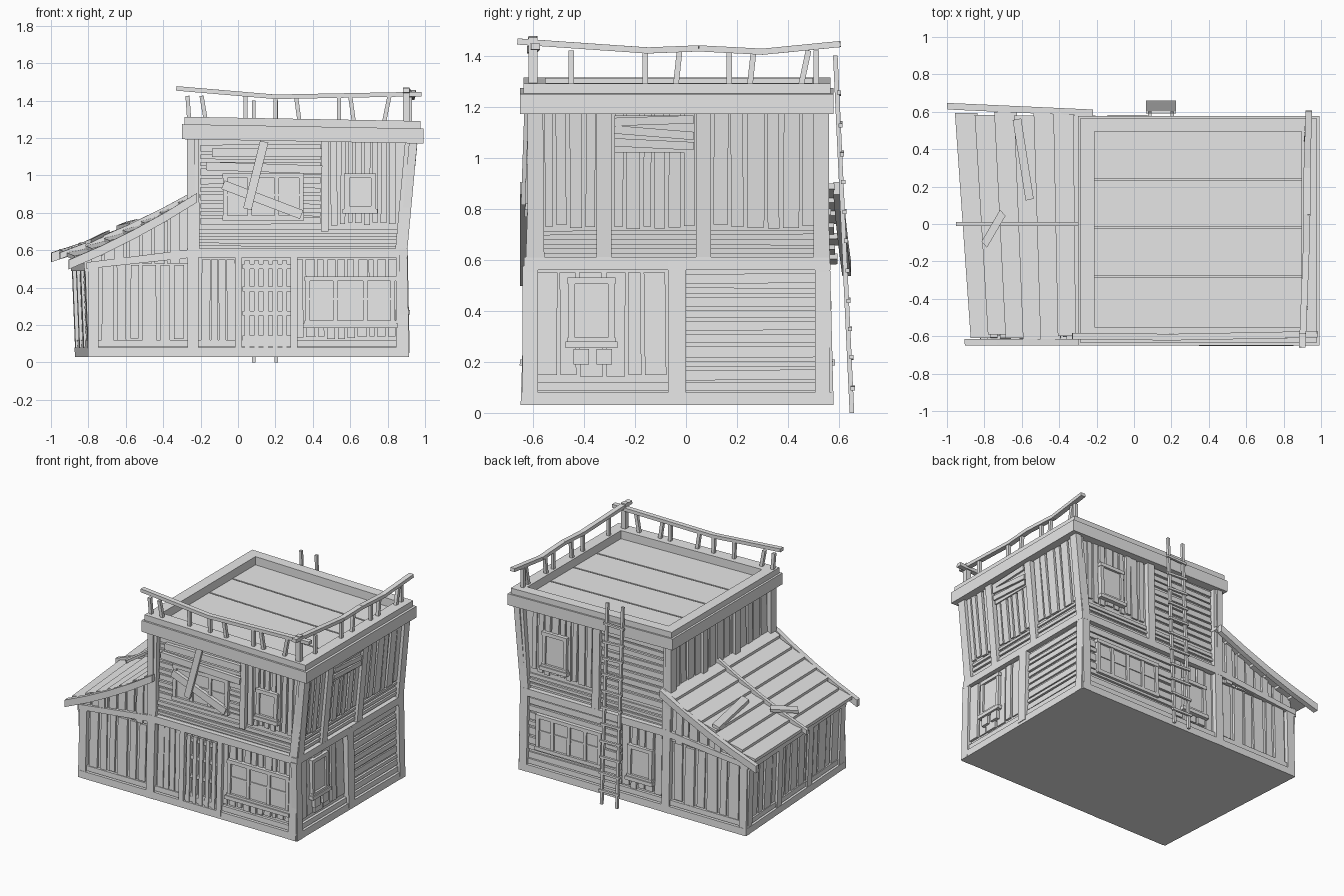
import bpy, bmesh, random
from mathutils import Vector

random.seed(4)
old = bpy.data.objects.get("Cube")
if old:
    bpy.data.objects.remove(old, do_unlink=True)

wood = bpy.data.materials.new("weathered_grey")
wood.use_nodes = True
GREY = (0.8, 0.8, 0.8, 1)
wood.diffuse_color = GREY
wood.node_tree.nodes["Principled BSDF"].inputs["Base Color"].default_value = GREY

parts = {}


def prism(name, a, b):
    """Solid between two matching loops of points."""
    if name not in parts:
        parts[name] = bmesh.new()
    bm = parts[name]
    va = [bm.verts.new(p) for p in a]
    vb = [bm.verts.new(p) for p in b]
    bm.faces.new(va)
    bm.faces.new(vb[::-1])
    for i in range(len(va)):
        j = (i + 1) % len(va)
        bm.faces.new((va[j], va[i], vb[i], vb[j]))


# Wall frames: u runs along the wall, z is up, d is the distance outwards
def front(u, z, d):
    return (u, -0.615 + 0.035 * z - d, z)


def back(u, z, d):
    return (u, 0.545 - 0.025 * z + d, z)


def right(u, z, d):
    return (0.882 - 0.02 * min(z, 0.6) + max(0, z - 0.6) * 0.095 + d, u, z)


def left(u, z, d):
    return (-0.24 - d, u, z)


def shed_side(u, z, d):
    return (-0.805 - 0.06 * u - 0.04 * z - d, u, z)


def roof(u, s, d):
    eave, low = -0.945 - 0.073 * u, 0.555 + 0.03 * u
    return (eave + (-0.22 - eave) * s, u, low + (0.89 - low) * s - 0.08 * s * (1 - s) + d)


def roof_z(x, y):
    eave = -0.945 - 0.073 * y
    return roof(y, (x - eave) / (-0.22 - eave), 0)[2]


def slab(name, face, pts, d, d0=-0.01):
    prism(name, [face(u, z, d0) for u, z in pts], [face(u, z, d) for u, z in pts])


def rect(name, face, u0, u1, z0, z1, d, d0=-0.01):
    slab(name, face, [(u0, z0), (u1, z0), (u1, z1), (u0, z1)], d, d0)


def board(name, face, p, q, w, d, d0=0.0):
    p, q = Vector(p), Vector(q)
    n = (q - p).orthogonal().normalized() * w / 2
    slab(name, face, [p - n, q - n, q + n, p + n], d, d0)


def beam(name, p, q, w, h):
    p, q = Vector(p), Vector(q)
    axis = (q - p).normalized()
    ref = Vector((0, 0, 1)) if abs(axis.z) < 0.8 else Vector((0, 1, 0))
    s = axis.cross(ref).normalized()
    t = s.cross(axis)
    ring = [s * i * w / 2 + t * j * h / 2 for i, j in ((-1, -1), (1, -1), (1, 1), (-1, 1))]
    prism(name, [p + r for r in ring], [q + r for r in ring])


def roof_box(name, x0, x1, y0, y1, z0, z1):
    """Box that dips slightly towards +x like the whole roof."""
    loop = ((x0, y0), (x1, y0), (x1, y1), (x0, y1))
    prism(name, [(x, y, z0 - .018 * x) for x, y in loop], [(x, y, z1 - .018 * x) for x, y in loop])


def roof_frame(name, x0, x1, y0, y1, z0, z1):
    for a, b, c, d in ((x0, x1, y0, -.55), (x0, x1, .495, y1), (x0, -.21, -.55, .495), (.895, x1, -.55, .495)):
        roof_box(name, a, b, c, d, z0, z1)


def planks(name, face, u0, u1, z0, z1, n, flat=False, gap=0.014):
    """Row of uneven boards, upright or flat."""
    lo, hi = (z0, z1) if flat else (u0, u1)
    step = (hi - lo) / n
    cuts = [lo] + [lo + step * (i + random.uniform(-.15, .15)) for i in range(1, n)] + [hi]
    for a, b in zip(cuts, cuts[1:]):
        d, e = random.uniform(0.009, 0.017), random.uniform(0, 0.02)
        tilt = random.uniform(-0.005, 0.005)
        a, b = a + gap / 2, b - gap / 2
        if flat:
            pts = [(u0, a), (u1, a + tilt), (u1, b + tilt), (u0, b)]
        else:
            pts = [(a, z0 + e), (b, z0 + e), (b + tilt, z1), (a + tilt, z1)]
        slab(name, face, pts, d)


def window(name, face, u0, u1, z0, z1, panes=1, sill=True):
    f = 0.025
    rect(name + "_glass", face, u0, u1, z0, z1, 0.019)
    for a, b in ((u0, u0 + f), (u1 - f, u1)):
        rect(name + "_frame", face, a, b, z0, z1, 0.032)
    for a, b in ((z0, z0 + f), (z1 - f, z1)):
        rect(name + "_frame", face, u0 - .004, u1 + .004, a, b, 0.035)
    step = (u1 - u0) / panes
    for i in range(1, panes):
        rect(name + "_frame", face, u0 + step * i - .012, u0 + step * i + .012, z0, z1, 0.03)
    if panes > 1:
        mid = (z0 + z1) / 2 + 0.01
        rect(name + "_frame", face, u0, u1, mid - .005, mid + .005, 0.025)
    if sill:
        rect(name + "_sill", face, u0 - .012, u1 + .012, z0 - .015, z0 + .01, 0.043)


# Solid cores of the house and the lean-to
for name, z0, z1 in (("lower_core", 0.03, 0.6), ("upper_core", 0.6, 1.2)):
    def ring(z):
        x1 = right(0, z, 0)[0]
        return [front(-.24, z, 0), front(x1, z, 0), back(x1, z, 0), back(-.24, z, 0)]
    prism(name, ring(z0), ring(z1))


def gable(face, y, top):
    x0, x1 = shed_side(y, 0.03, 0)[0], shed_side(y, top, 0)[0]
    return [face(x0, .03, 0), face(-.24, .03, 0), face(-.24, .83, 0), face(x1, top, 0)]


prism("shed_core", gable(front, -.6, .54), gable(back, .54, .57))

# Ground beams, storey beams and corner posts
for face, u0, u1 in ((front, -.79, .91), (back, -.86, .91), (right, -.64, .57), (shed_side, -.62, .56)):
    rect("ground_beam", face, u0, u1, .03, .08, .032)
    rect("skirting", face, u0 + .03, u1 - .03, .085, .12, .02)
for face, u0, u1 in ((front, -.27, .9), (back, -.27, .9), (right, -.635, .565)):
    rect("storey_beam", face, u0, u1, .56, .61, .035)
    planks("band_boards", face, u0 + .05, u1 - .05, .615, .72, 3, True)
for face, a, b in ((front, -.27, .845), (back, -.27, .845), (right, -.64, .505)):
    for u in (a, b):
        rect("lower_post", face, u, u + .06, .03, .575, .034)
for face, a, b in ((front, -.27, .84), (back, -.27, .84), (right, -.62, .5), (left, -.62, .5)):
    slab("upper_post", face, [(a, .59), (a + .065, .59), (a + .06, 1.2), (a, 1.2)], .034)
    lean = .055 if face in (front, back) else 0
    slab("upper_post", face, [(b, .59), (b + .06, .59), (b + .06 + lean, 1.2), (b + lean, 1.2)], .034)

# Front, lower storey
planks("front_panels", front, -.2, -.01, .1, .55, 4, gap=.006)
planks("front_window_boards", front, .31, .85, .12, .55, 10)
for u in (-.015, .28):
    rect("door_post", front, u, u + .037, .05, .57, .034)
for i in range(5):
    rect("door_slats", front, .035 + i * .05, .063 + i * .05, .07, .545, .026)
for z in (.12, .25, .38, .5):
    rect("door_bars", front, .025, .28, z, z + .025, .018)
window("front_window", front, .36, .84, .2, .46, 3)

# Front, upper storey
planks("front_siding", front, -.2, .44, .73, 1.17, 10, True)
rect("front_mid_post", front, .445, .485, .7, 1.19, .032)
planks("front_upper_boards", front, .49, .85, .73, 1.18, 8)
window("front_small_window", front, .57, .735, .81, 1.01)
window("boarded_window", front, -.08, .35, .76, 1.01, 3, False)
for p, q, w in (((-.14, 1.12), (.45, 1.12), .045), ((-.17, 1.05), (.45, 1.03), .045),
                ((-.08, .95), (.34, .79), .05)):
    board("nailed_boards", front, p, q, w, .045, .02)
board("leaning_board", front, (.14, 1.18), (.05, .82), .045, .06, .043)

# Right wall
planks("right_lower_boards", right, -.59, -.07, .13, .55, 6)
window("right_window", right, -.46, -.28, .27, .53)
for u in (-.44, -.35):
    rect("right_window_brackets", right, u, u + .06, .19, .25, .035)
planks("right_siding", right, 0, .51, .12, .55, 9, True)
rect("right_mid_post", right, -.07, 0, .05, .6, .037)
for a, b, n in ((-.56, -.35, 4), (-.29, .04, 6), (.1, .51, 6)):
    planks("right_upper_boards", right, a, b, .72, 1.18, n)
for u in (-.35, .04):
    rect("right_upper_post", right, u, u + .058, .61, 1.19, .034)
rect("vent_panel", right, -.28, .03, 1.02, 1.165, .022)
for z0, z1 in ((1.035, 1.06), (1.075, 1.11), (1.14, 1.14)):
    board("vent_boards", right, (-.28, z1), (.03, z0 + .01), .032, .035, .015)

# Back wall
planks("back_siding", back, .12, .85, .12, .55, 8, True)
planks("back_lower_boards", back, -.2, .12, .12, .55, 5)
window("back_wide_window", back, .27, .78, .2, .45, 4, False)
window("back_small_window", back, -.13, .06, .2, .43)
planks("back_upper_boards", back, .36, .84, .73, 1.18, 9)
rect("back_mid_post", back, .29, .345, .6, 1.19, .034)
planks("back_upper_siding", back, -.2, .29, .73, 1.18, 9, True)
window("back_upper_window", back, .55, .74, .79, 1.04)

# Left wall above the lean-to
planks("left_boards", left, -.56, .5, .8, 1.18, 13)
for u in (-.22, .14):
    rect("left_post", left, u, u + .055, .8, 1.19, .032)

# Lean-to walls
for face, y, end in ((front, -.6, -.79), (back, .54, -.86)):
    planks("shed_boards", face, end + .05, -.28, .11, .52, 6, gap=.022)
    rect("shed_post", face, end - .012, end + .045, .03, .53, .03)
    slab("shed_beam", face, [(end - .02, .5), (-.25, .56), (-.25, .605), (end - .02, .535)], .032)
    step = (-.25 - end) / 8
    for i in range(8):
        a, b = end + i * step + .006, end + (i + 1) * step - .006
        slab("gable_boards", face, [(a, .53), (b, .53), (b, roof_z(b, y) - .01), (a, roof_z(a, y) - .01)],
             random.uniform(.01, .018))
    for u in (-.66, -.36):
        rect("gable_post", face, u, u + .05, .53, roof_z(u, y), .028)
planks("shed_side_boards", shed_side, -.57, .5, .11, .52, 13)
for u in (-.62, -.23, .14, .5):
    rect("shed_side_post", shed_side, u, u + .055, .03, .55, .03)
rect("shed_side_beam", shed_side, -.62, .56, .49, .54, .034)

# Lean-to roof: lapped boards, edge boards, batten and loose boards
for i in range(7):
    s0, s1 = .04 + i * .137, .04 + (i + 1) * .137
    a, b = random.uniform(-.62, -.59), random.uniform(.58, .6)
    low = [roof(a, s0, .022), roof(b, s0, .022), roof(b, s1 + .02, .002), roof(a, s1 + .02, .002)]
    prism("roof_boards", low, [Vector(p) - Vector((0, 0, .022)) for p in low])
for i in range(4):
    s0, s1 = i / 4 - .01, (i + 1) / 4
    rect("roof_edge", roof, -.65, -.615, s0, s1, .015, -.035)
    u0, u1 = .612 - .035 * s0, .612 - .035 * s1
    slab("roof_edge", roof, [(u0, s0), (u0 + .035, s0), (u1 + .035, s1), (u1, s1)], .015, -.035)
    rect("roof_batten", roof, -.012, .012, s0, s1, .035, 0)
board("loose_boards", roof, (.56, .47), (.13, .54), .06, .04, .015)
board("loose_boards", roof, (.06, .34), (-.11, .19), .05, .05, .03)

# Flat roof: cornice, raised edge and sunken deck
roof_frame("cornice", -.3, .992, -.65, .578, 1.188, 1.268)
roof_frame("roof_edge_cap", -.285, .975, -.637, .567, 1.25, 1.308)
for a, b in ((-.55, -.285), (-.275, -.025), (-.015, .232), (.242, .495)):
    roof_box("roof_deck", -.21, .895, a, b, 1.19, 1.25)

# Railings along the front and right edges
front_rail = [(-.33, -.6, 1.465), (.2, -.605, 1.42), (.98, -.59, 1.435)]
right_rail = [(.9, -.66, 1.455), (.92, -.15, 1.42), (.925, .05, 1.428), (.925, .3, 1.415), (.935, .605, 1.445)]
for path in (front_rail, right_rail):
    for p, q in zip(path, path[1:]):
        beam("rail", p, q, .035, .024)
for x, lean in ((-.26, -.01), (-.17, -.025), (.04, 0), (.2, 0), (.33, -.02), (.54, 0), (.62, -.02), (.78, .03)):
    beam("baluster", (x, -.595, 1.28), (x + lean, -.6, 1.425), .022, .022)
for y, lean in ((-.45, 0), (-.16, 0), (-.04, .015), (.17, 0), (.25, .015), (.45, .03), (.51, 0)):
    beam("baluster", (.92, y, 1.28), (.92, y + lean, 1.42), .022, .022)
beam("corner_baluster", (.9, -.6, 1.27), (.9, -.6, 1.47), .035, .035)

# Ladder leaning on the back
for x in (.085, .205):
    beam("ladder_rail", (x, .65, 0), (x, .585, 1.4), .018, .018)
for i in range(11):
    z = .1 + i * .115
    y = .65 - .065 * z / 1.4 + .008
    beam("ladder_rung", (.065, y, z), (.225, y, z + random.uniform(-.01, .01)), .016, .016)

# Turn every part into an object
for name, bm in parts.items():
    bmesh.ops.recalc_face_normals(bm, faces=bm.faces)
    mesh = bpy.data.meshes.new(name)
    bm.to_mesh(mesh)
    bm.free()
    mesh.materials.append(wood)
    bpy.context.collection.objects.link(bpy.data.objects.new(name, mesh))
